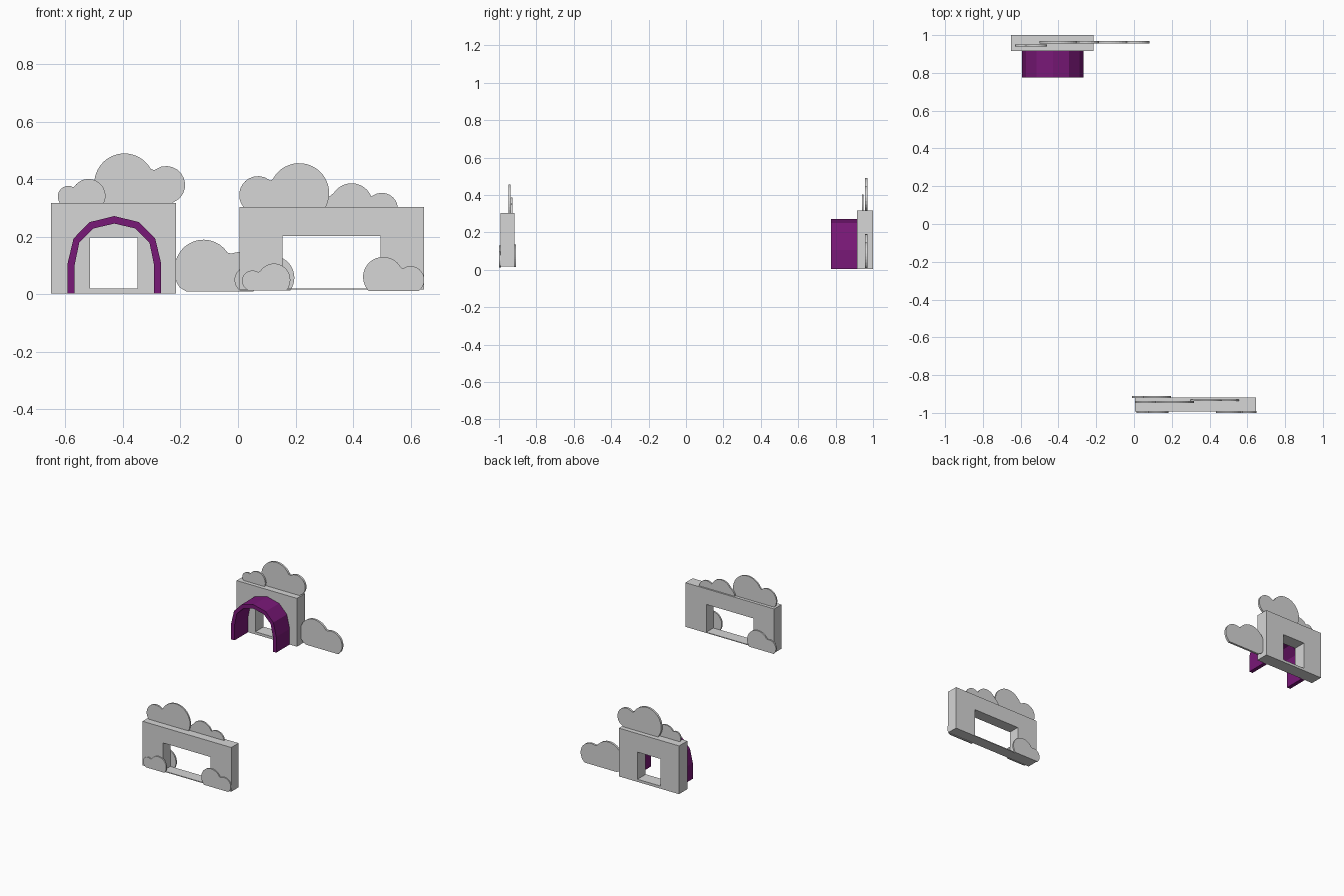
import bpy, bmesh, math

cube = bpy.data.objects.get("Cube")
if cube:
    bpy.data.objects.remove(cube, do_unlink=True)


def material(name, color):
    m = bpy.data.materials.new(name)
    m.use_nodes = True
    m.diffuse_color = color
    m.node_tree.nodes["Principled BSDF"].inputs["Base Color"].default_value = color
    return m


GREY = material("stone grey", (0.67, 0.67, 0.67, 1))
PURPLE = material("arch purple", (0.19, 0.009, 0.185, 1))


def slab(name, polygons, y0, y1, mat):
    """Extrude a sheet of (x, z) polygons from y0 to y1."""
    bm = bmesh.new()
    for poly in polygons:
        bm.faces.new([bm.verts.new((x, y0, z)) for x, z in poly])
    bmesh.ops.remove_doubles(bm, verts=bm.verts[:], dist=1e-5)
    ext = bmesh.ops.extrude_face_region(bm, geom=bm.faces[:], use_keep_orig=True)
    moved = [g for g in ext["geom"] if isinstance(g, bmesh.types.BMVert)]
    bmesh.ops.translate(bm, verts=moved, vec=(0, y1 - y0, 0))
    bmesh.ops.recalc_face_normals(bm, faces=bm.faces[:])
    mesh = bpy.data.meshes.new(name)
    bm.to_mesh(mesh)
    bm.free()
    mesh.materials.append(mat)
    ob = bpy.data.objects.new(name, mesh)
    bpy.context.collection.objects.link(ob)


def band(outer, inner, closed):
    """Quads joining two matching outlines."""
    n = len(outer)
    return [(outer[i], outer[(i + 1) % n], inner[(i + 1) % n], inner[i])
            for i in range(n if closed else n - 1)]


def rect(x0, x1, z0, z1):
    return [(x0, z0), (x1, z0), (x1, z1), (x0, z1)]


def puff(name, y, base, lumps, thick=0.01, steps=32):
    """Flat-bottomed cloud outline: farthest reach over round lumps (x, z, r)."""
    ends = []
    for x, z, r in lumps:
        half = math.sqrt(max(r * r - (z - base) ** 2, 0))
        ends += [x - half, x + half]
    cx = (min(ends) + max(ends)) / 2
    pts = []
    for i in range(steps + 1):
        a = math.pi * i / steps
        dx, dz = math.cos(a), math.sin(a)
        reach = 0
        for x, z, r in lumps:
            along = (x - cx) * dx + (z - base) * dz
            off = r * r - ((x - cx) ** 2 + (z - base) ** 2 - along ** 2)
            if off > 0:
                reach = max(reach, along + math.sqrt(off))
        pts.append((cx + reach * dx, base + reach * dz))
    slab(name, [pts], y - thick / 2, y + thick / 2, GREY)


# Walls with openings
slab("gate_wall", band(rect(-0.65, -0.215, 0.003, 0.318),
                       rect(-0.515, -0.35, 0.02, 0.197), True), 0.915, 1.0, GREY)
slab("window_wall", band(rect(0.006, 0.647, 0.016, 0.304),
                         rect(0.155, 0.496, 0.021, 0.202), True), -0.993, -0.918, GREY)


# Faceted tunnel arch in front of the gate
def arch(half):
    mid = -0.43
    return [(mid - x, z) for x, z in half] + [(mid + x, z) for x, z in half[-2::-1]]


outer = arch([(0.163, 0.003), (0.163, 0.106), (0.142, 0.194), (0.086, 0.251), (0, 0.272)])
inner = arch([(0.138, 0.003), (0.138, 0.103), (0.122, 0.18), (0.073, 0.229), (0, 0.246)])
slab("tunnel_arch", band(outer, inner, False), 0.776, 0.915, PURPLE)

# Foliage above the gate and beside it
puff("gate_large_cloud", 0.963, 0.318, [(-0.395, 0.385, 0.105), (-0.25, 0.38, 0.066)], 0.014)
puff("gate_small_cloud", 0.945, 0.318, [(-0.59, 0.34, 0.037), (-0.52, 0.342, 0.059)])
puff("gate_side_bush", 0.963, 0.01, [(-0.12, 0.09, 0.1), (-0.165, 0.06, 0.052),
                                     (0.005, 0.07, 0.077)], 0.014)

# Foliage above the window wall
puff("wall_large_cloud", -0.943, 0.304, [(0.07, 0.345, 0.066), (0.213, 0.352, 0.104)])
puff("wall_small_cloud", -0.933, 0.304, [(0.35, 0.3, 0.052), (0.395, 0.312, 0.074),
                                         (0.5, 0.297, 0.056)])

# Low bushes on both faces of the window wall
puff("front_left_bush", -0.995, 0.014, [(0.05, 0.047, 0.036), (0.125, 0.05, 0.057)])
puff("front_right_bush", -0.995, 0.012, [(0.505, 0.06, 0.07), (0.6, 0.05, 0.048)])
puff("back_bush", -0.915, 0.014, [(0.12, 0.058, 0.076), (0.035, 0.05, 0.047)])
